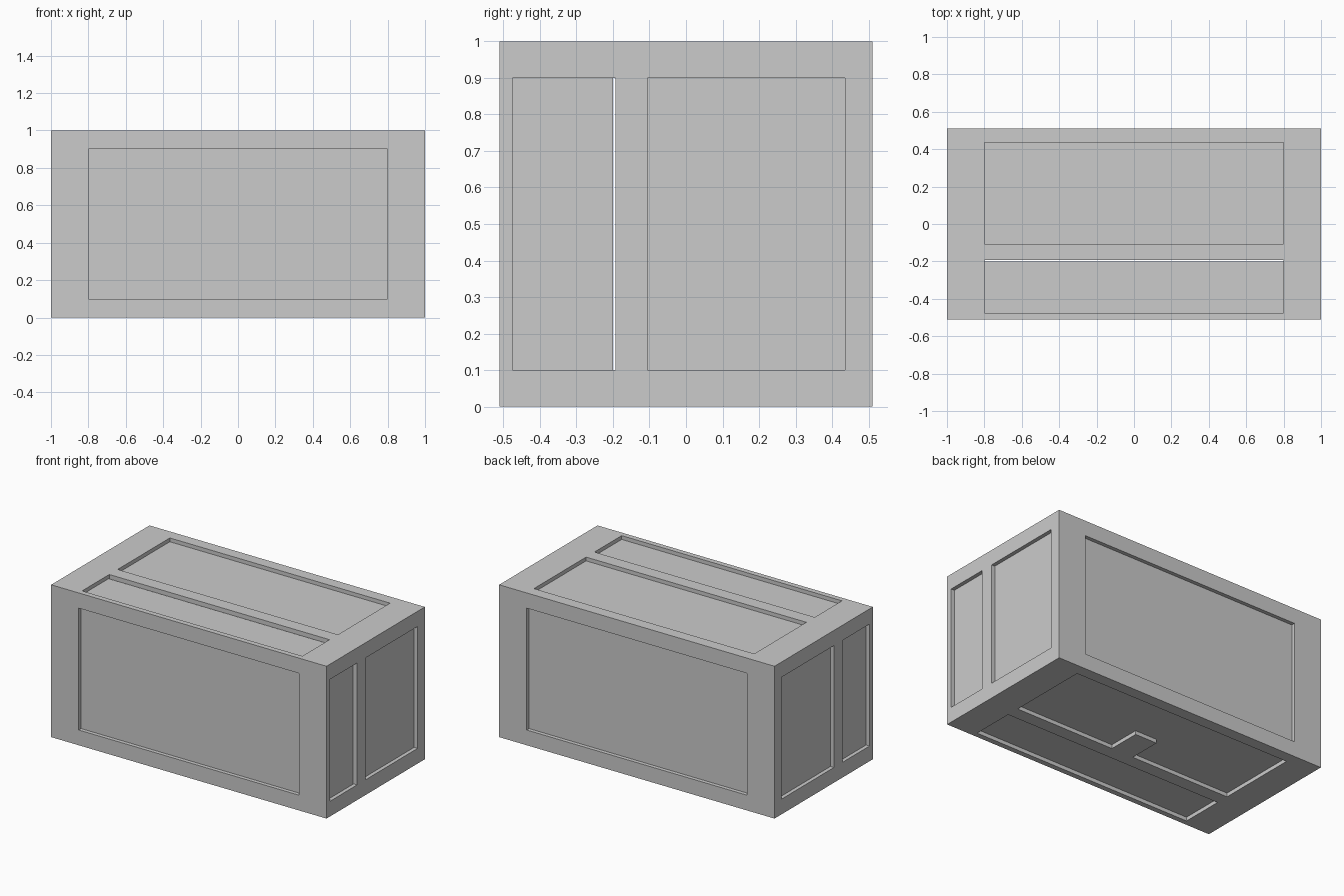
import bpy, bmesh

if "Cube" in bpy.data.objects:
    bpy.data.objects.remove(bpy.data.objects["Cube"])

W, D, H = 1.0, 0.51, 1.0          # half width, half depth, height
R = 0.025                         # recess depth of the panels
BAYS = [(-0.475, -0.193), (-0.106, 0.435)]   # lid bay and body bay along y


def box(name, x, y, z):
    """Box object from (min, max) ranges."""
    bm = bmesh.new()
    bmesh.ops.create_cube(bm, size=1)
    for v in bm.verts:
        v.co = [r[0] if c < 0 else r[1] for c, r in zip(v.co, (x, y, z))]
    me = bpy.data.meshes.new(name)
    bm.to_mesh(me)
    bm.free()
    ob = bpy.data.objects.new(name, me)
    bpy.context.collection.objects.link(ob)
    return ob


# Outer frame with window openings running through every side
frame = box("frame", (-W, W), (-D, D), (0, H))
cutters = [box("cut_front_back", (-0.8, 0.8), (-1, 1), (0.1, 0.9))]
for bay in BAYS:
    cutters.append(box("cut_sides", (-2, 2), bay, (0.1, 0.9)))
    cutters.append(box("cut_top_bottom", (-0.8, 0.8), bay, (-1, 2)))
for c in cutters:
    c.hide_render = True
    m = frame.modifiers.new("cut", 'BOOLEAN')
    m.operation, m.solver, m.object = 'DIFFERENCE', 'EXACT', c

# Bake the cuts and drop the cutters
dg = bpy.context.evaluated_depsgraph_get()
baked = bpy.data.meshes.new_from_object(frame.evaluated_get(dg))
frame.modifiers.clear()
frame.data = baked
for c in cutters:
    bpy.data.objects.remove(c)

# Recessed panel blocks; the lid block stops just short of the middle bar
box("lid_panels", (-W + R, W - R), (-D + R, -0.2), (R, H - R))
box("body_panels", (-W + R, W - R), (-0.13, D - R), (R, H - R))

# Latch tab on the underside, flush with the frame
box("latch_tab", (-0.08, 0.08), (-0.106, 0.11), (0, R + 0.01))
